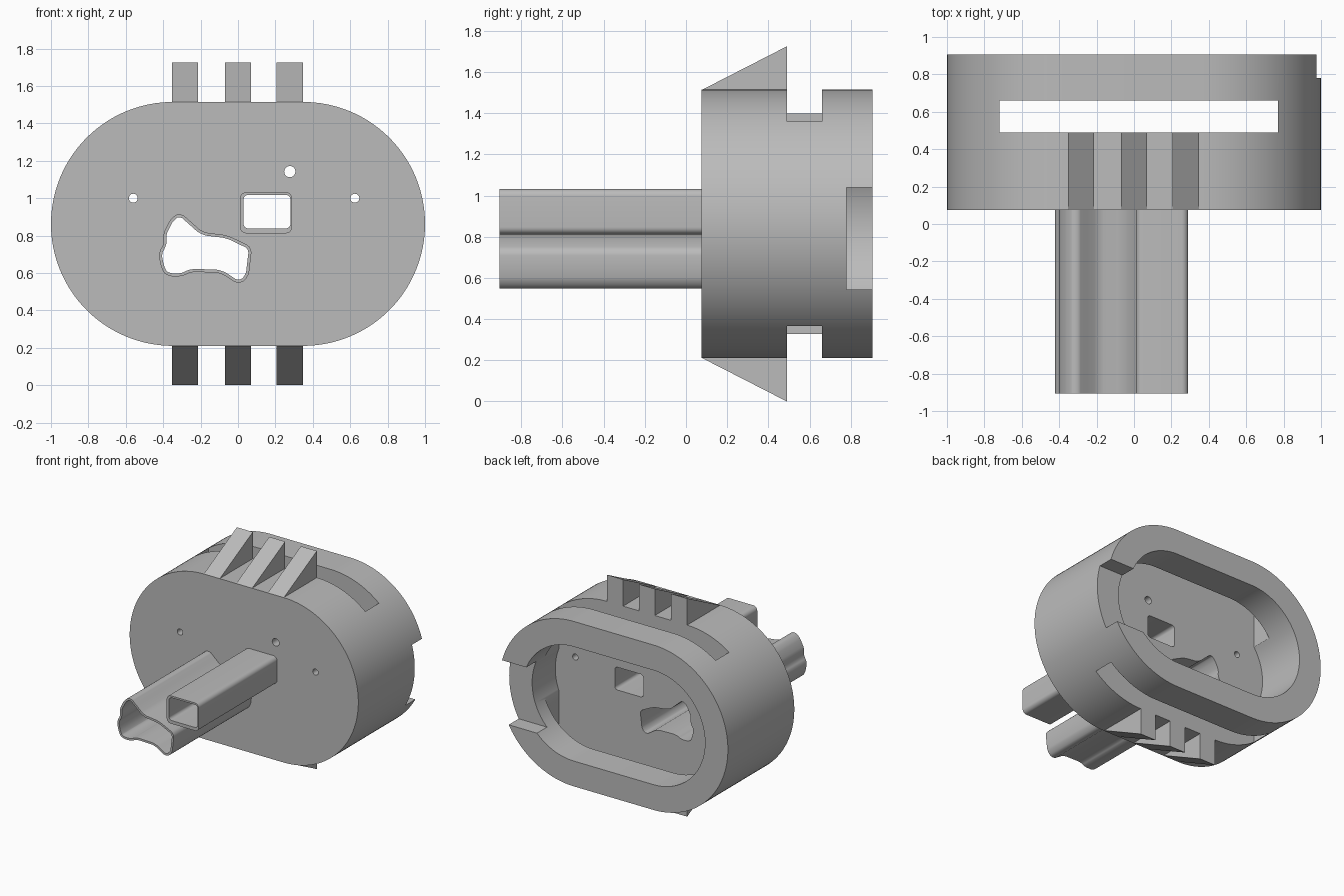
import bpy, bmesh, math
from mathutils import Vector

cube = bpy.data.objects.get("Cube")
if cube:
    bpy.data.objects.remove(cube, do_unlink=True)

grey = bpy.data.materials.new("plain_grey")
grey.use_nodes = True
colour = (0.5, 0.5, 0.5, 1)
grey.diffuse_color = colour
grey.node_tree.nodes["Principled BSDF"].inputs["Base Color"].default_value = colour

MID = 0.8625                      # height of the body's centre
FRONT, FLOOR, BACK = 0.075, 0.49, 0.905
TUBE_END = -0.905


def rounded(cx, cz, hx, hz, r, steps=8):
    """Rounded rectangle outline in x, z."""
    pts = []
    for quarter, (sx, sz) in enumerate([(1, 1), (-1, 1), (-1, -1), (1, -1)]):
        for i in range(steps + 1):
            a = (quarter + i / steps) * math.pi / 2
            pts.append(Vector((cx + sx * (hx - r) + r * math.cos(a),
                               cz + sz * (hz - r) + r * math.sin(a))))
    return pts


def soften(pts, cut):
    """Trim every corner of an outline."""
    out = []
    for i, p in enumerate(pts):
        for q in (pts[i - 1], pts[(i + 1) % len(pts)]):
            d = q - p
            out.append(p + d.normalized() * min(cut, d.length / 3))
    return out


def inset(pts, dist):
    """Move a clockwise outline inwards by a wall thickness."""
    out = []
    for i, p in enumerate(pts):
        a = (p - pts[i - 1]).normalized()
        b = (pts[(i + 1) % len(pts)] - p).normalized()
        n1, n2 = Vector((a.y, -a.x)), Vector((b.y, -b.x))
        out.append(p + (n1 + n2) * dist / (1 + n1.dot(n2)))
    return out


def finish(name, bm):
    bmesh.ops.remove_doubles(bm, verts=bm.verts, dist=1e-5)
    bmesh.ops.recalc_face_normals(bm, faces=bm.faces)
    mesh = bpy.data.meshes.new(name)
    bm.to_mesh(mesh)
    bm.free()
    mesh.materials.append(grey)
    ob = bpy.data.objects.new(name, mesh)
    bpy.context.collection.objects.link(ob)
    return ob


def extrude(name, pts, offset, axis):
    """Close an outline and sweep it along an axis."""
    bm = bmesh.new()
    verts = [bm.verts.new(p) for p in pts]
    bmesh.ops.remove_doubles(bm, verts=verts, dist=1e-5)
    face = bm.faces.new(list(bm.verts))
    res = bmesh.ops.extrude_face_region(bm, geom=[face])
    moved = [v for v in res["geom"] if isinstance(v, bmesh.types.BMVert)]
    bmesh.ops.translate(bm, verts=moved, vec=Vector(axis) * offset)
    return finish(name, bm)


def prism(name, outline, y0, y1):
    return extrude(name, [(p.x, y0, p.y) for p in outline], y1 - y0, (0, 1, 0))


def box(x0, x1, y0, y1, z0, z1):
    return prism("cutter", [Vector(p) for p in
                 ((x0, z0), (x1, z0), (x1, z1), (x0, z1))], y0, y1)


def cut(ob, cutter):
    """Subtract a cutter and discard it."""
    mod = ob.modifiers.new("cut", 'BOOLEAN')
    mod.operation, mod.solver, mod.object = 'DIFFERENCE', 'EXACT', cutter
    dg = bpy.context.evaluated_depsgraph_get()
    mesh = bpy.data.meshes.new_from_object(ob.evaluated_get(dg))
    ob.modifiers.clear()
    ob.data = mesh
    bpy.data.objects.remove(cutter, do_unlink=True)


def smooth(ob):
    bpy.ops.object.select_all(action='DESELECT')
    ob.select_set(True)
    bpy.context.view_layer.objects.active = ob
    bpy.ops.object.shade_smooth_by_angle(angle=math.radians(30))


# Outlines of the two tubes
square_outer = rounded(0.15, 0.922, 0.14, 0.11, 0.035)
square_inner = rounded(0.155, 0.928, 0.125, 0.09, 0.025)
irregular = [Vector(p) for p in (
    (-.307, .922), (-.27, .89), (-.19, .818), (-.056, .802), (.075, .738),
    (.056, .575), (.003, .538), (-.094, .602), (-.26, .606), (-.29, .582),
    (-.38, .582), (-.409, .62), (-.427, .711), (-.393, .754), (-.404, .802),
    (-.356, .898))]
irregular = soften(soften(irregular, 0.02), 0.008)
irregular_inner = inset(irregular, 0.016)

# Body: stadium block, open at the back
body = prism("body", rounded(0, MID, 1, 0.652, 0.652, 32), FRONT, BACK)
cut(body, prism("cutter", rounded(0, MID, 0.8, 0.452, 0.452, 32), FLOOR, 1.1))
cut(body, box(-0.72, 0.77, FLOOR, 0.66, -0.2, 2))       # slot through top and bottom
cut(body, box(0.5, 1.2, 0.78, 1.2, 0.545, 1.04))        # notch in the left rim
for x, z, r in ((-0.56, 1, 0.024), (0.625, 1, 0.024), (0.277, 1.142, 0.03)):
    cut(body, prism("cutter", rounded(x, z, r, r, r, 5), -0.2, 0.7))
for outline in (square_inner, irregular_inner):
    cut(body, prism("cutter", outline, -0.2, 0.7))
smooth(body)

# Tubes on the front
for name, outer, inner in (("square_tube", square_outer, square_inner),
                           ("irregular_tube", irregular, irregular_inner)):
    tube = prism(name, outer, TUBE_END, FRONT + 0.005)
    cut(tube, prism("cutter", inner, -1.2, 0.3))
    smooth(tube)

# Wedge fins above and below
for side, sign in (("top", 1), ("bottom", -1)):
    for i, x in enumerate((-0.353, -0.07, 0.207)):
        profile = ((FRONT, 0.64), (FRONT, 0.65), (FLOOR, MID), (FLOOR, 0.64))
        extrude(f"{side}_fin_{i + 1}",
                [(x, y, MID + sign * h) for y, h in profile], 0.14, (1, 0, 0))
